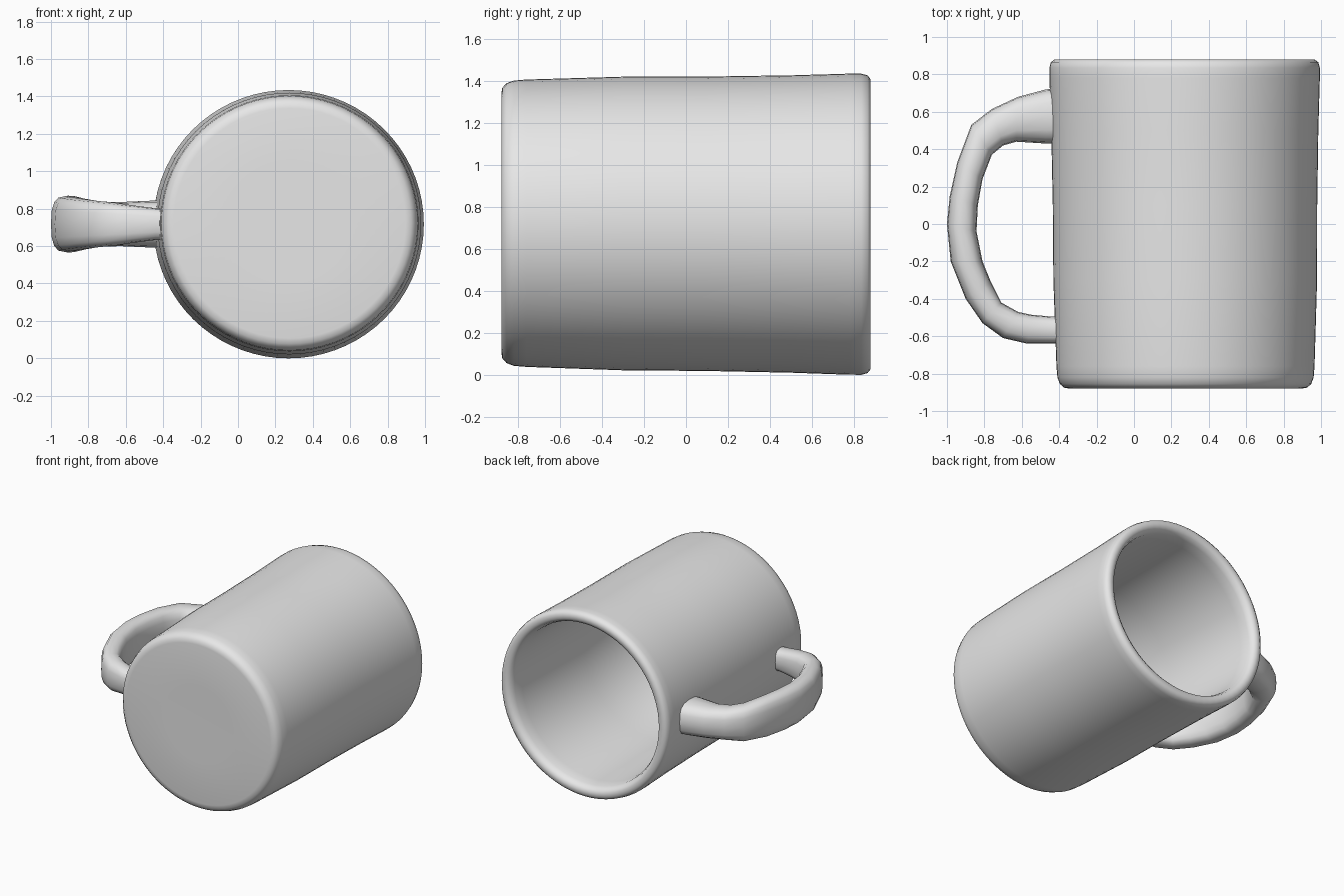
import bpy, bmesh, math
from mathutils import Vector

cube = bpy.data.objects.get("Cube")
if cube:
    bpy.data.objects.remove(cube, do_unlink=True)

grey = bpy.data.materials.new("plain grey")
grey.use_nodes = True
grey.diffuse_color = (0.8, 0.8, 0.8, 1)
grey.node_tree.nodes["Principled BSDF"].inputs["Base Color"].default_value = (0.8, 0.8, 0.8, 1)


def loft(name, rings):
    """Skin a list of closed rings and cap both ends."""
    bm = bmesh.new()
    loops = [[bm.verts.new(p) for p in ring] for ring in rings]
    n = len(loops[0])
    for a, b in zip(loops, loops[1:]):
        for k in range(n):
            bm.faces.new((a[k], a[(k + 1) % n], b[(k + 1) % n], b[k]))
    bm.faces.new(loops[0])
    bm.faces.new(loops[-1])
    bmesh.ops.recalc_face_normals(bm, faces=bm.faces)
    mesh = bpy.data.meshes.new(name)
    bm.to_mesh(mesh)
    bm.free()
    mesh.materials.append(grey)
    obj = bpy.data.objects.new(name, mesh)
    bpy.context.collection.objects.link(obj)
    bpy.ops.object.select_all(action="DESELECT")
    obj.select_set(True)
    bpy.context.view_layer.objects.active = obj
    bpy.ops.object.shade_smooth_by_angle(angle=math.radians(50))
    return obj


# Mug body lying on its side: (radius, y) from the base, over the rim, to the inner floor
profile = [(0.30, -0.878), (0.62, -0.88), (0.65, -0.875), (0.672, -0.855), (0.685, -0.82),
           (0.69, -0.76), (0.705, -0.3), (0.707, 0.1), (0.714, 0.5), (0.723, 0.78),
           (0.723, 0.835), (0.715, 0.865), (0.695, 0.88), (0.665, 0.88), (0.642, 0.865),
           (0.628, 0.83), (0.622, 0.75), (0.61, 0.0), (0.60, -0.68), (0.58, -0.74),
           (0.54, -0.77), (0.30, -0.78)]


def body_ring(r, y, n=72):
    cx, cz = 0.273 - 0.003 * y, 0.719 - 0.003 * y
    return [Vector((cx + r * math.cos(2 * math.pi * k / n), y,
                    cz + 0.992 * r * math.sin(2 * math.pi * k / n))) for k in range(n)]


loft("mug_body", [body_ring(r, y) for r, y in profile])

# Handle stations: outer x, outer y, inner x, inner y, half height
stations = [(-0.38, 0.725, -0.38, 0.43, 0.125), (-0.47, 0.72, -0.47, 0.43, 0.125),
            (-0.62, 0.68, -0.63, 0.44, 0.118), (-0.76, 0.615, -0.70, 0.42, 0.12),
            (-0.87, 0.53, -0.76, 0.37, 0.135), (-0.945, 0.33, -0.81, 0.24, 0.15),
            (-0.985, 0.15, -0.835, 0.10, 0.152), (-1.0, 0.0, -0.842, -0.04, 0.15),
            (-0.98, -0.20, -0.81, -0.20, 0.145), (-0.90, -0.40, -0.765, -0.31, 0.135),
            (-0.81, -0.53, -0.71, -0.42, 0.125), (-0.70, -0.61, -0.62, -0.47, 0.115),
            (-0.57, -0.64, -0.55, -0.485, 0.10), (-0.44, -0.64, -0.44, -0.495, 0.085),
            (-0.38, -0.64, -0.38, -0.495, 0.085)]


def rounded(t):
    return math.copysign(abs(t) ** 0.72, t)


def handle_ring(ox, oy, ix, iy, half, n=16):
    outer, inner = Vector((ox, oy, 0.717)), Vector((ix, iy, 0.717))
    mid, arm = (outer + inner) / 2, (outer - inner) / 2
    angles = [2 * math.pi * k / n for k in range(n)]
    return [mid + arm * rounded(math.cos(a)) + Vector((0, 0, half * rounded(math.sin(a))))
            for a in angles]


loft("mug_handle", [handle_ring(*s) for s in stations])
